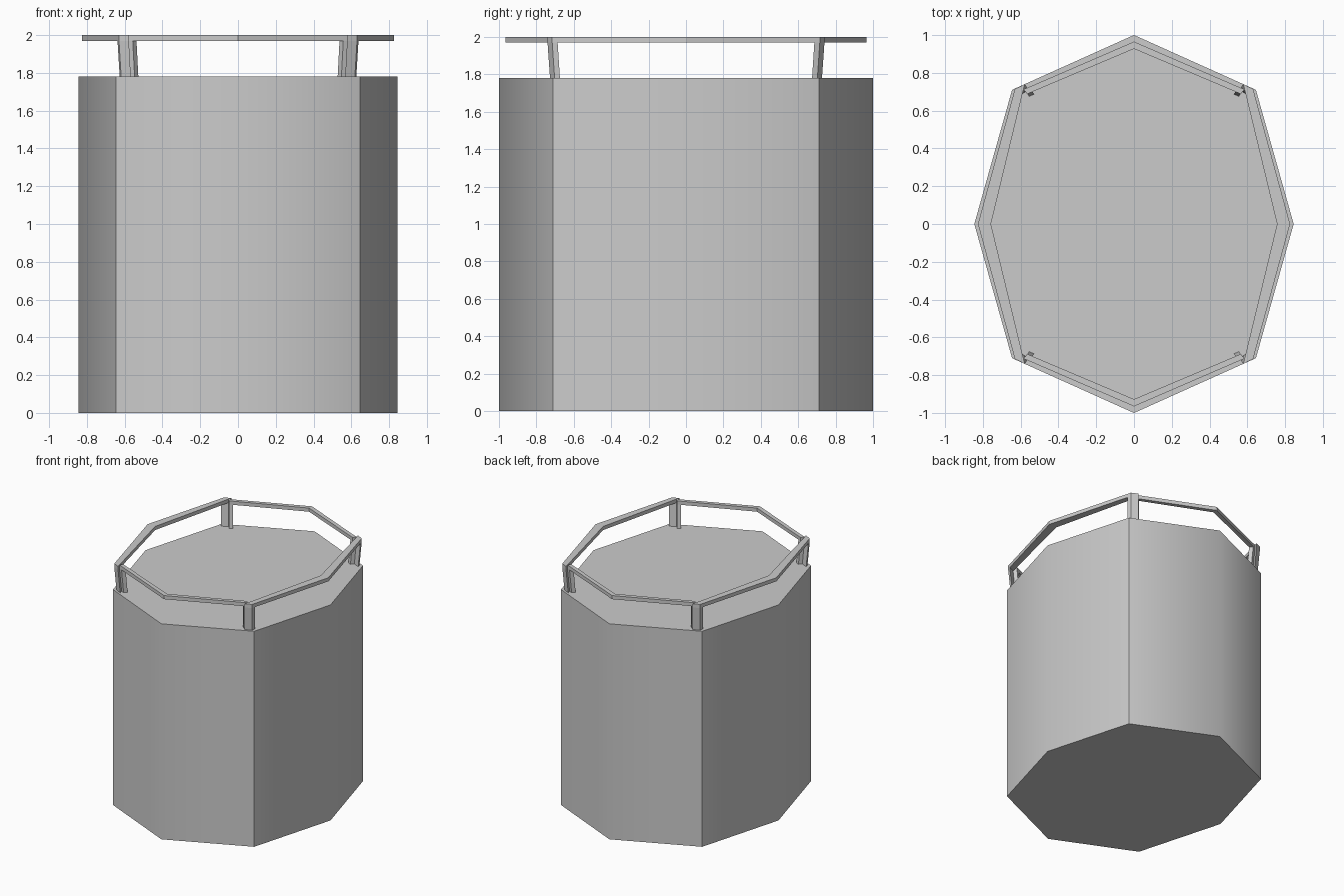
import bpy, bmesh
from mathutils import Vector

if "Cube" in bpy.data.objects:
    bpy.data.objects.remove(bpy.data.objects["Cube"])

BODY_TOP, RAIL_BOTTOM, RAIL_TOP = 1.78, 1.97, 2.0


def make_object(name, bm):
    bmesh.ops.recalc_face_normals(bm, faces=bm.faces[:])
    mesh = bpy.data.meshes.new(name)
    bm.to_mesh(mesh)
    bm.free()
    obj = bpy.data.objects.new(name, mesh)
    bpy.context.collection.objects.link(obj)
    return obj


def prism(bm, outline, z0, z1, base_scale=1.0):
    low = [bm.verts.new((p[0] * base_scale, p[1] * base_scale, z0)) for p in outline]
    high = [bm.verts.new((p[0], p[1], z1)) for p in outline]
    n = len(outline)
    bm.faces.new(low[::-1])
    bm.faces.new(high)
    return [bm.faces.new((low[i], low[(i + 1) % n], high[(i + 1) % n], high[i]))
            for i in range(n)]


# Eight-sided body: sharp at the four corners, smooth at the panel middles
bm = bmesh.new()
outline = [(0, -1), (0.645, -0.71), (0.845, 0), (0.645, 0.71),
           (0, 1), (-0.645, 0.71), (-0.845, 0), (-0.645, -0.71)]
for face in prism(bm, outline, 0, BODY_TOP):
    face.smooth = True
bm.edges.ensure_lookup_table()
for edge in bm.edges:
    a, b = edge.verts
    upright = abs(a.co.z - b.co.z) > 1
    middle = min(abs(a.co.x), abs(a.co.y)) < 0.01
    edge.smooth = upright and middle
make_object("body", bm)


def rail_frame(name, outer, inner, post_length, sx, sy):
    """Bent top rail with a leaning post under each end."""
    outer = [Vector((x * sx, y * sy)) for x, y in outer]
    inner = [Vector((x * sx, y * sy)) for x, y in inner]
    bm = bmesh.new()
    prism(bm, outer + inner[::-1], RAIL_BOTTOM, RAIL_TOP)
    for end in (0, 2):
        o, i = outer[end], inner[end]
        o2 = o + (outer[1] - o).normalized() * post_length
        i2 = i + (inner[1] - i).normalized() * post_length
        prism(bm, [o, o2, i2, i], BODY_TOP, RAIL_BOTTOM, 0.982)
    make_object(name, bm)


# Front and back rails fit between the ends of the wider side rails
for name, s in (("front_rail", -1), ("back_rail", 1)):
    rail_frame(name, [(-0.585, 0.712), (0, 0.965), (0.585, 0.712)],
               [(-0.565, 0.688), (0, 0.927), (0.565, 0.688)], 0.03, 1, s)
for name, s in (("left_rail", -1), ("right_rail", 1)):
    rail_frame(name, [(0.63, -0.715), (0.826, 0), (0.63, 0.715)],
               [(0.578, -0.74), (0.757, 0), (0.578, 0.74)], 0.03, s, 1)
